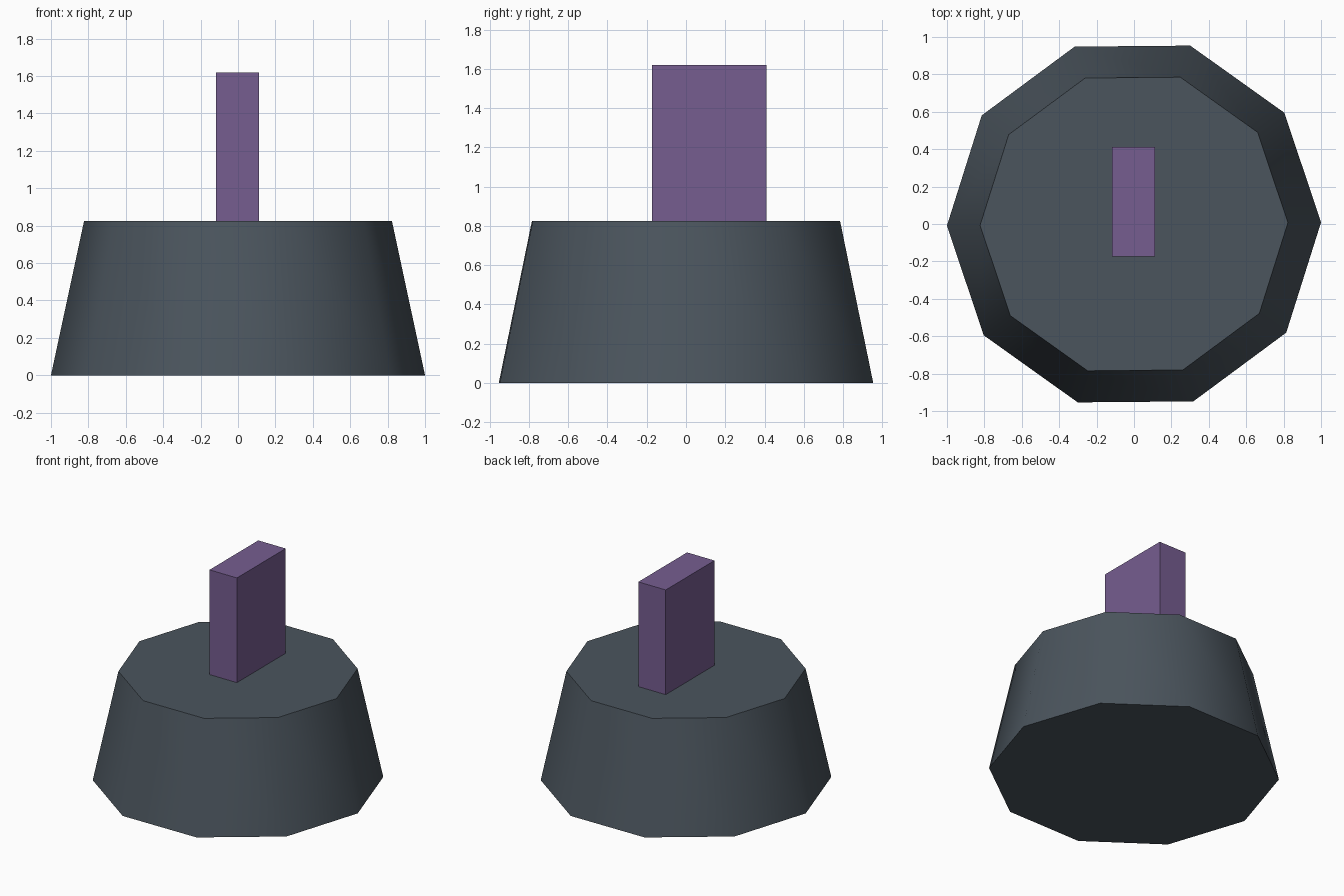
import bpy
import math

if "Cube" in bpy.data.objects:
    bpy.data.objects.remove(bpy.data.objects["Cube"])


def paint(obj, name, rgb):
    mat = bpy.data.materials.new(name)
    mat.diffuse_color = (*rgb, 1.0)
    mat.use_nodes = True
    mat.node_tree.nodes["Principled BSDF"].inputs["Base Color"].default_value = mat.diffuse_color
    obj.data.materials.append(mat)


# Tapered ten-sided base, soft around the sides with crisp rims
HEIGHT = 0.825
bpy.ops.mesh.primitive_cone_add(vertices=10, radius1=1.0, radius2=0.823, depth=HEIGHT,
                                location=(0, 0, HEIGHT / 2),
                                rotation=(0, 0, math.radians(0.5)))
base = bpy.context.object
# Turn the ring so that a corner points along x
base.rotation_euler.z += math.radians(90)
base.name = "tapered_base"
bpy.ops.object.shade_smooth_by_angle(angle=math.radians(45))
paint(base, "slate", (0.07, 0.09, 0.11))

# Upright pointer block, set back from the centre
bpy.ops.mesh.primitive_cube_add(size=1, location=(-0.002, 0.118, (HEIGHT + 1.62) / 2))
block = bpy.context.object
block.name = "upright_block"
block.scale = (0.23, 0.585, 1.62 - HEIGHT)
paint(block, "purple", (0.18, 0.11, 0.28))
